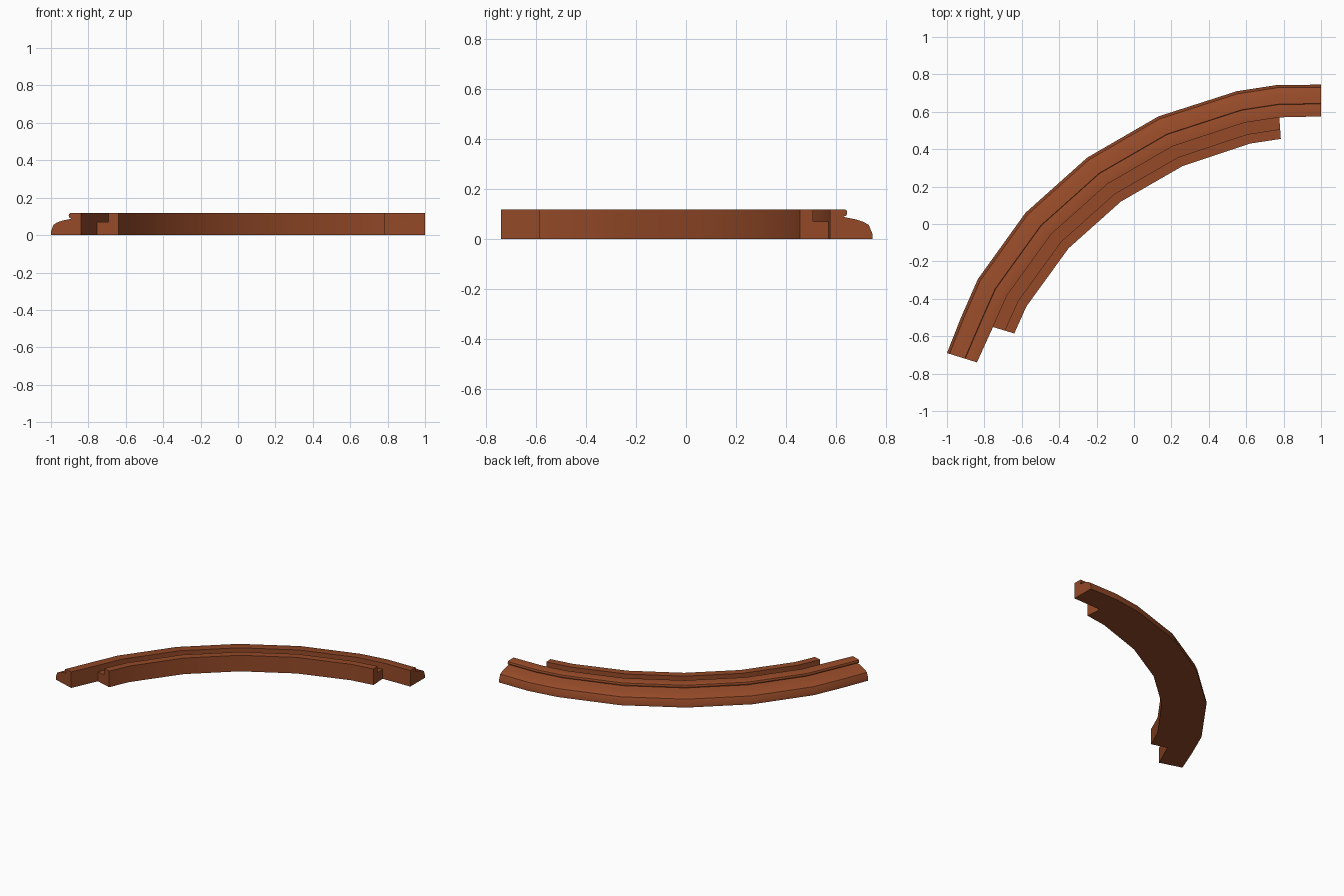
import bpy, bmesh, math

if "Cube" in bpy.data.objects:
    bpy.data.objects.remove(bpy.data.objects["Cube"])

# Plan stations along the curve: (outer edge xy, inner edge xy)
STATIONS = [
    ((-1.00, -0.69), (-0.733, -0.773)),
    ((-0.925, -0.50), (-0.64, -0.585)),
    ((-0.835, -0.295), (-0.575, -0.44)),
    ((-0.58, 0.06), (-0.35, -0.13)),
    ((-0.25, 0.355), (-0.07, 0.12)),
    ((0.13, 0.575), (0.26, 0.31)),
    ((0.55, 0.71), (0.62, 0.43)),
    ((0.765, 0.743), (0.785, 0.455)),
    ((1.00, 0.745), (1.00, 0.462)),
]

# Cross-sections: (fraction from outer to inner edge, height)
RAIL = [(0, 0), (0, 0.02), (0.05, 0.055), (0.12, 0.067), (0.22, 0.077), (0.41, 0.088),
        (0.365, 0.094), (0.355, 0.104), (0.365, 0.114), (0.39, 0.118),
        (0.6, 0.118), (0.6, 0.07), (0.6, 0)]
CURB = [(0.6, 0), (0.6, 0.07), (0.82, 0.07), (0.82, 0.118), (1, 0.118), (1, 0)]

bm = bmesh.new()
verts, faces = {}, {}


def vert(station, point):
    (ox, oy), (ix, iy) = station
    t, z = point
    co = (ox + (ix - ox) * t, oy + (iy - oy) * t, z)
    key = tuple(round(c, 4) for c in co)
    if key not in verts:
        verts[key] = bm.verts.new(co)
    return verts[key]


def add_face(vs):
    # A wall shared by both parts cancels out
    key = frozenset(vs)
    if key in faces:
        bm.faces.remove(faces.pop(key))
    else:
        faces[key] = bm.faces.new(vs)


def sweep(profile, stations):
    rings = [[vert(s, p) for p in profile] for s in stations]
    n = len(profile)
    for a, b in zip(rings, rings[1:]):
        for i in range(n):
            j = (i + 1) % n
            add_face([a[i], a[j], b[j], b[i]])
    add_face(rings[0][::-1])
    add_face(rings[-1])


sweep(RAIL, STATIONS)          # moulded outer rail, full length
sweep(CURB, STATIONS[1:-1])    # grooved inner curb, shorter at both ends
bmesh.ops.recalc_face_normals(bm, faces=bm.faces[:])

mesh = bpy.data.meshes.new("curved_moulding")
bm.to_mesh(mesh)
bm.free()
moulding = bpy.data.objects.new("curved_moulding", mesh)
bpy.context.collection.objects.link(moulding)

# Single reddish-brown colour
mat = bpy.data.materials.new("reddish brown")
mat.diffuse_color = (0.30, 0.068, 0.021, 1)
mat.use_nodes = True
mat.node_tree.nodes["Principled BSDF"].inputs["Base Color"].default_value = mat.diffuse_color
mesh.materials.append(mat)

bpy.context.view_layer.objects.active = moulding
moulding.select_set(True)
bpy.ops.object.shade_smooth_by_angle(angle=math.radians(30))
